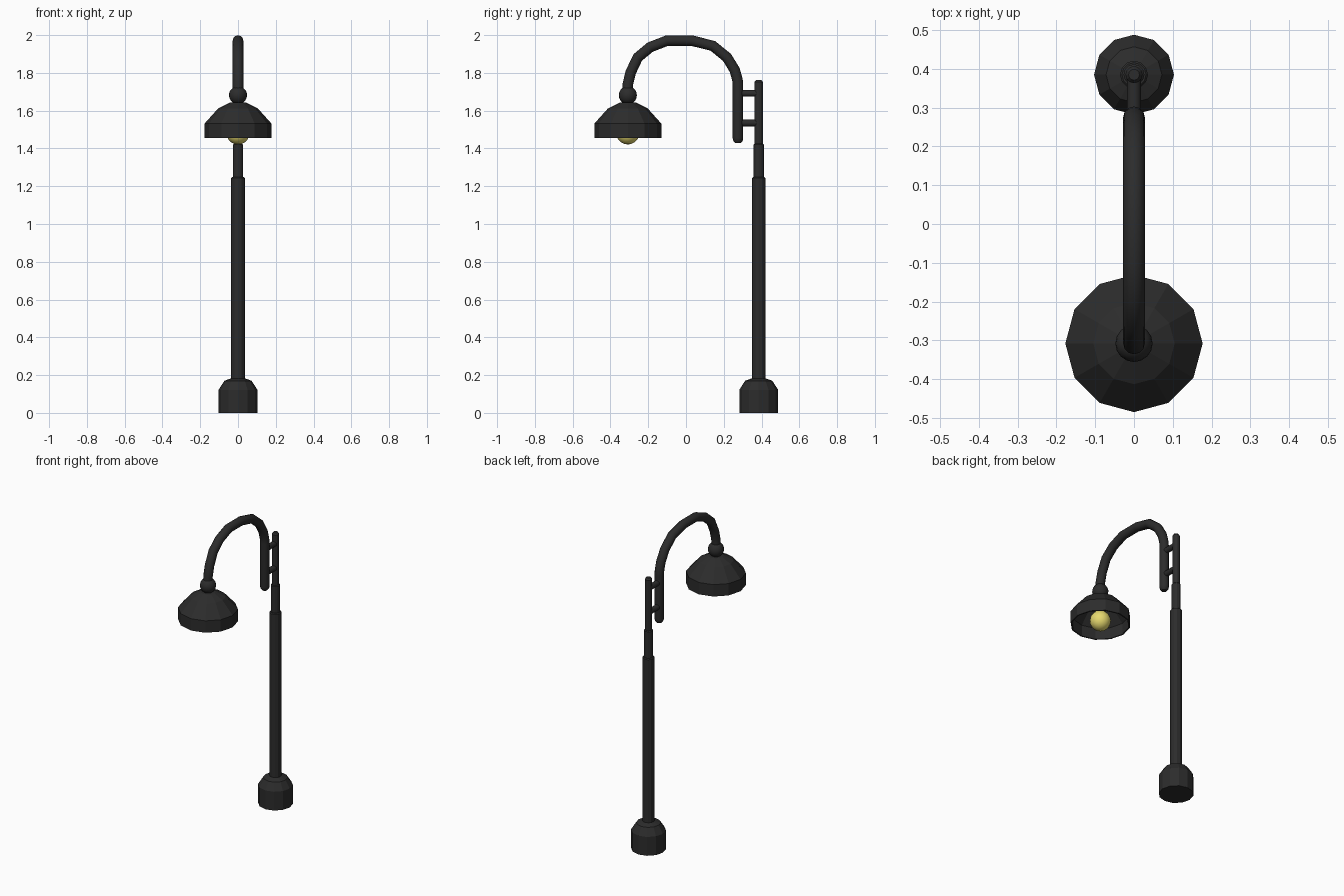
import bpy, math

if "Cube" in bpy.data.objects:
    bpy.data.objects.remove(bpy.data.objects["Cube"])

POLE_Y, LAMP_Y = 0.385, -0.308


def material(name, rgb):
    m = bpy.data.materials.new(name)
    m.diffuse_color = (*rgb, 1)
    m.use_nodes = True
    m.node_tree.nodes["Principled BSDF"].inputs["Base Color"].default_value = m.diffuse_color
    return m


IRON = material("dark_iron", (0.025, 0.025, 0.025))
GLOW = material("warm_bulb", (0.80, 0.70, 0.16))


def finish(obj, mat, smooth=None):
    obj.data.materials.append(mat)
    if smooth:
        bpy.ops.object.select_all(action='DESELECT')
        obj.select_set(True)
        bpy.context.view_layer.objects.active = obj
        bpy.ops.object.shade_smooth_by_angle(angle=math.radians(smooth))
    return obj


def lathe(name, profile, y, sides=12, closed=False, smooth=None):
    """Spin (radius, z) points about a vertical axis; cap the ends or close the loop."""
    verts, faces, n = [], [], len(profile)
    for r, z in profile:
        for k in range(sides):
            a = 2 * math.pi * k / sides
            verts.append((r * math.cos(a), r * math.sin(a), z))
    for i in range(n if closed else n - 1):
        p, q = i * sides, (i + 1) % n * sides
        for k in range(sides):
            m = (k + 1) % sides
            faces.append((p + k, p + m, q + m, q + k))
    if not closed:
        faces.append(tuple(reversed(range(sides))))
        faces.append(tuple(range((n - 1) * sides, n * sides)))
    mesh = bpy.data.meshes.new(name)
    mesh.from_pydata(verts, [], faces)
    obj = bpy.data.objects.new(name, mesh)
    bpy.context.collection.objects.link(obj)
    obj.location.y = y
    return finish(obj, IRON, smooth)


def tube(name, path, radius, smooth=None):
    """Sweep a round section along (y, z, scale) points in the x = 0 plane."""
    curve = bpy.data.curves.new(name, 'CURVE')
    curve.dimensions = '3D'
    curve.bevel_depth = radius
    curve.bevel_resolution = 4
    curve.use_fill_caps = True
    spline = curve.splines.new('POLY')
    spline.points.add(len(path) - 1)
    for pt, (y, z, s) in zip(spline.points, path):
        pt.co = (0, y, z, 1)
        pt.radius = s
    obj = bpy.data.objects.new(name, curve)
    bpy.context.collection.objects.link(obj)
    bpy.ops.object.select_all(action='DESELECT')
    obj.select_set(True)
    bpy.context.view_layer.objects.active = obj
    bpy.ops.object.convert(target='MESH')
    return finish(bpy.context.object, IRON, smooth)


def ball(name, radius, z, mat):
    bpy.ops.mesh.primitive_uv_sphere_add(segments=16, ring_count=10, radius=radius,
                                         location=(0, LAMP_Y, z))
    obj = bpy.context.object
    obj.name = name
    return finish(obj, mat, 60)


# Base and stepped pole
lathe("base", [(0.103, 0), (0.103, 0.122), (0.072, 0.17), (0.036, 0.183)], POLE_Y)
lathe("lower_pole", [(0.036, 0.15), (0.036, 1.243), (0.031, 1.248)], POLE_Y)
lathe("middle_pole", [(0.027, 1.22), (0.027, 1.42), (0.022, 1.425)], POLE_Y)
lathe("upper_pole", [(0.022, 1.40), (0.022, 1.752), (0.014, 1.763)], POLE_Y)

# Gooseneck arm with a rounded lower tip
arch = [(0.275, 1.74), (0.272, 1.765), (0.258, 1.815), (0.217, 1.882), (0.142, 1.943),
        (0.03, 1.971), (-0.10, 1.971), (-0.19, 1.936), (-0.255, 1.882),
        (-0.292, 1.805), (LAMP_Y, 1.74), (LAMP_Y, 1.66)]
tip = [(0.275, 1.43, 0.6), (0.275, 1.442, 0.92), (0.275, 1.455, 1)]
tube("gooseneck_arm", tip + [(y, z, 1) for y, z in arch], 0.028)

# Brackets joining arm and pole
for i, z in enumerate((1.535, 1.692)):
    tube(f"bracket_{i + 1}", [(0.275, z, 1), (POLE_Y, z, 1)], 0.018)

# Joint, hollow shade and bulb
ball("shade_joint", 0.048, 1.682, IRON)
lathe("lamp_shade", [(0.177, 1.455), (0.177, 1.532), (0.105, 1.612), (0.045, 1.642),
                     (0.001, 1.645), (0.001, 1.635), (0.043, 1.632), (0.101, 1.603),
                     (0.169, 1.528), (0.169, 1.455)], LAMP_Y, closed=True)
lathe("bulb_socket", [(0.03, 1.52), (0.03, 1.638)], LAMP_Y)
ball("bulb", 0.062, 1.483, GLOW)
